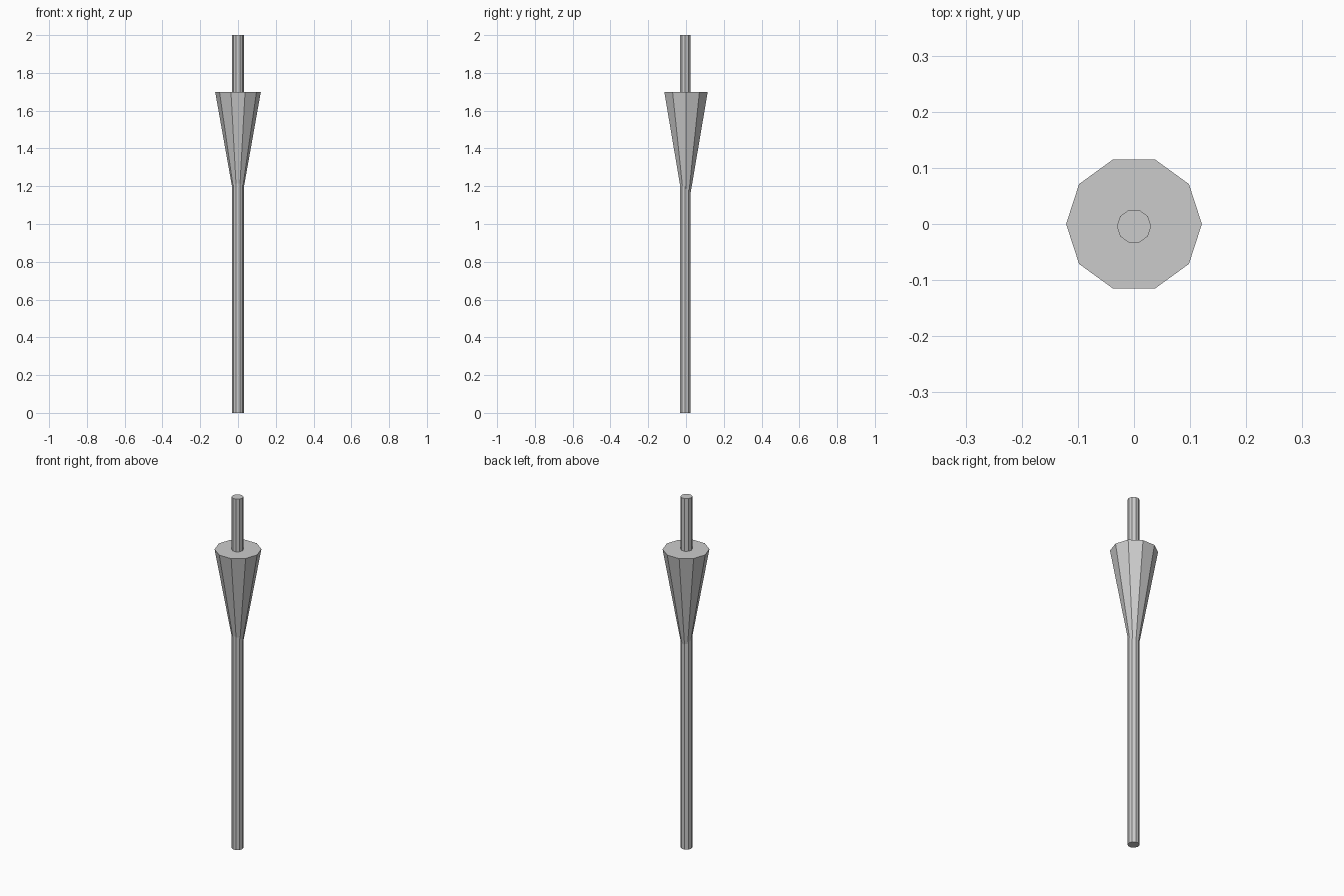
import bpy, bmesh
from math import cos, sin, tau

if "Cube" in bpy.data.objects:
    bpy.data.objects.remove(bpy.data.objects["Cube"])

SIDES = 10


def tapered_part(name, r_bottom, r_top, z_bottom, z_top, y):
    """Ten-sided prism or cone with corners on the x axis."""
    bm = bmesh.new()

    def ring(r, z):
        return [bm.verts.new((r * cos(tau * i / SIDES), y + r * sin(tau * i / SIDES), z))
                for i in range(SIDES)]

    top = ring(r_top, z_top)
    bm.faces.new(top)
    if r_bottom > 0:
        low = ring(r_bottom, z_bottom)
        bm.faces.new(low[::-1])
    else:
        low = [bm.verts.new((0, y, z_bottom))] * SIDES
    for i in range(SIDES):
        j = (i + 1) % SIDES
        corners = [low[i], low[j], top[j], top[i]] if r_bottom > 0 else [low[i], top[j], top[i]]
        bm.faces.new(corners)
    bmesh.ops.recalc_face_normals(bm, faces=bm.faces)
    mesh = bpy.data.meshes.new(name)
    bm.to_mesh(mesh)
    bm.free()
    obj = bpy.data.objects.new(name, mesh)
    bpy.context.collection.objects.link(obj)
    return obj


# Long shaft, set slightly forward of the guard
tapered_part("shaft", 0.0305, 0.0305, 0.0, 2.0, -0.004)
# Flared hand guard, its point buried in the shaft
tapered_part("hand_guard", 0.0, 0.121, 1.02, 1.70, 0.0)
